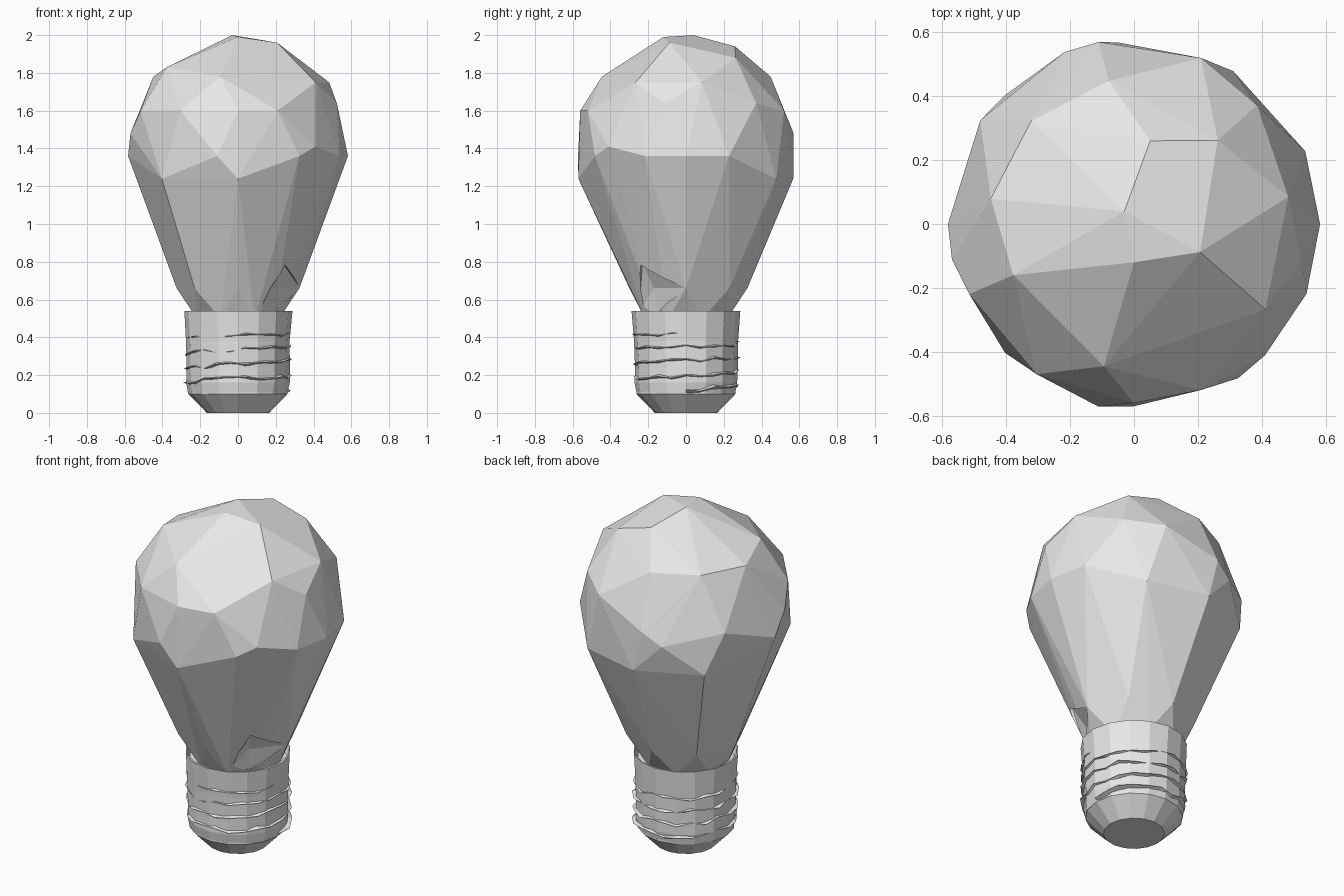
import bpy, bmesh, random
from math import sin, cos, pi, radians
from mathutils import Vector

random.seed(4)
if "Cube" in bpy.data.objects:
    bpy.data.objects.remove(bpy.data.objects["Cube"], do_unlink=True)

GREY = (0.8, 0.8, 0.8, 1)
grey = bpy.data.materials.new("pale_grey")
grey.use_nodes = True
grey.diffuse_color = GREY
for node in grey.node_tree.nodes:
    if node.type == "BSDF_PRINCIPLED":
        node.inputs["Base Color"].default_value = GREY


def polar(radius, angle, z):
    return Vector((radius * cos(angle), radius * sin(angle), z))


def finish(bm, name):
    """Turn a bmesh into a flat shaded object."""
    bmesh.ops.recalc_face_normals(bm, faces=bm.faces[:])
    mesh = bpy.data.meshes.new(name)
    bm.to_mesh(mesh)
    bm.free()
    mesh.materials.append(grey)
    obj = bpy.data.objects.new(name, mesh)
    bpy.context.collection.objects.link(obj)
    return obj


def hull(name, points):
    bm = bmesh.new()
    for p in points:
        bm.verts.new(p)
    bmesh.ops.convex_hull(bm, input=bm.verts[:])
    loose = [v for v in bm.verts if not v.link_faces]
    bmesh.ops.delete(bm, geom=loose, context="VERTS")
    return finish(bm, name)


def lathe(name, profile, sides, jitter=0.0):
    """Spin a (radius, z) profile, capping both ends."""
    bm = bmesh.new()
    rings = []
    for r, z in profile:
        rings.append([bm.verts.new(polar(r + random.uniform(-jitter, jitter),
                                         2 * pi * i / sides, z)) for i in range(sides)])
    for low, high in zip(rings, rings[1:]):
        for i in range(sides):
            j = (i + 1) % sides
            bm.faces.new((low[i], low[j], high[j], high[i]))
    bm.faces.new(rings[0])
    bm.faces.new(rings[-1])
    return finish(bm, name)


# Faceted glass: (height, radius, corner angles in degrees)
levels = [
    (0.50, 0.235, range(-68, 292, 45)),
    (0.66, 0.325, (0, 45, 90, 135, 180, 225)),
    (0.66, 0.30, (-90, -45)),
    (1.24, 0.57, (-90, -135, 57, 95, 135)),
    (1.36, 0.582, (0, 23, -22, -56, -101, 180)),
    (1.41, 0.58, (-45, 112)),
    (1.48, 0.58, (101, 146, -169)),
    (1.60, 0.56, (68, -68, -90, -123, -157)),
    (1.64, 0.535, (-12, 44)),
    (1.75, 0.49, (-33, 10)),
    (1.78, 0.455, (100, 135, 170, -102)),
    (1.83, 0.41, (-157,)),
    (1.88, 0.37, (45,)),
    (1.94, 0.265, (79,)),
    (1.96, 0.225, (-23,)),
    (1.99, 0.12, (-90,)),
    (2.00, 0.05, (127,)),
]
glass = hull("glass_bulb", [polar(r, radians(a), z)
                            for z, r, angles in levels for a in angles])

# Dent in the neck of the glass
dent = hull("dent_cutter", [(0.24, -0.23, 0.79), (0.33, 0, 0.66), (0.1, -0.25, 0.53),
                            (0.19, -0.17, 0.66), (0.18, -0.14, 0.53), (0.5, -0.5, 0.6)])
dent.hide_render = True
cut = glass.modifiers.new("dent", "BOOLEAN")
cut.operation = "DIFFERENCE"
cut.object = dent
bpy.context.view_layer.objects.active = glass
bpy.ops.object.modifier_apply(modifier=cut.name)
bpy.data.objects.remove(dent, do_unlink=True)

# Metal sleeve with an open rim around the neck
lathe("screw_sleeve", [(0.262, 0.10), (0.272, 0.16), (0.272, 0.24), (0.276, 0.38),
                       (0.286, 0.54), (0.278, 0.54), (0.265, 0.49), (0.20, 0.49)],
      16, jitter=0.003)

# Tapered foot
lathe("base_contact", [(0.165, 0.0), (0.262, 0.10), (0.262, 0.11)], 16)

# Worn screw thread: a ragged helix that only partly breaks the sleeve surface
bm = bmesh.new()
turns, steps = 4, 22
previous = None
for i in range(turns * steps + 1):
    t = i / (turns * steps)
    angle = 2 * pi * i / steps
    z = 0.125 + 0.3 * t + random.uniform(-0.012, 0.012)
    crest = 0.284 - 0.004 * t + random.uniform(-0.012, 0.011)
    half = random.uniform(0.008, 0.016)
    section = [bm.verts.new(polar(r, angle, h)) for r, h in
               ((0.255, z - half), (crest, z), (0.255, z + half))]
    if previous:
        for k in range(3):
            n = (k + 1) % 3
            bm.faces.new((previous[k], previous[n], section[n], section[k]))
    else:
        bm.faces.new(section)
    previous = section
bm.faces.new(previous)
finish(bm, "screw_thread")
